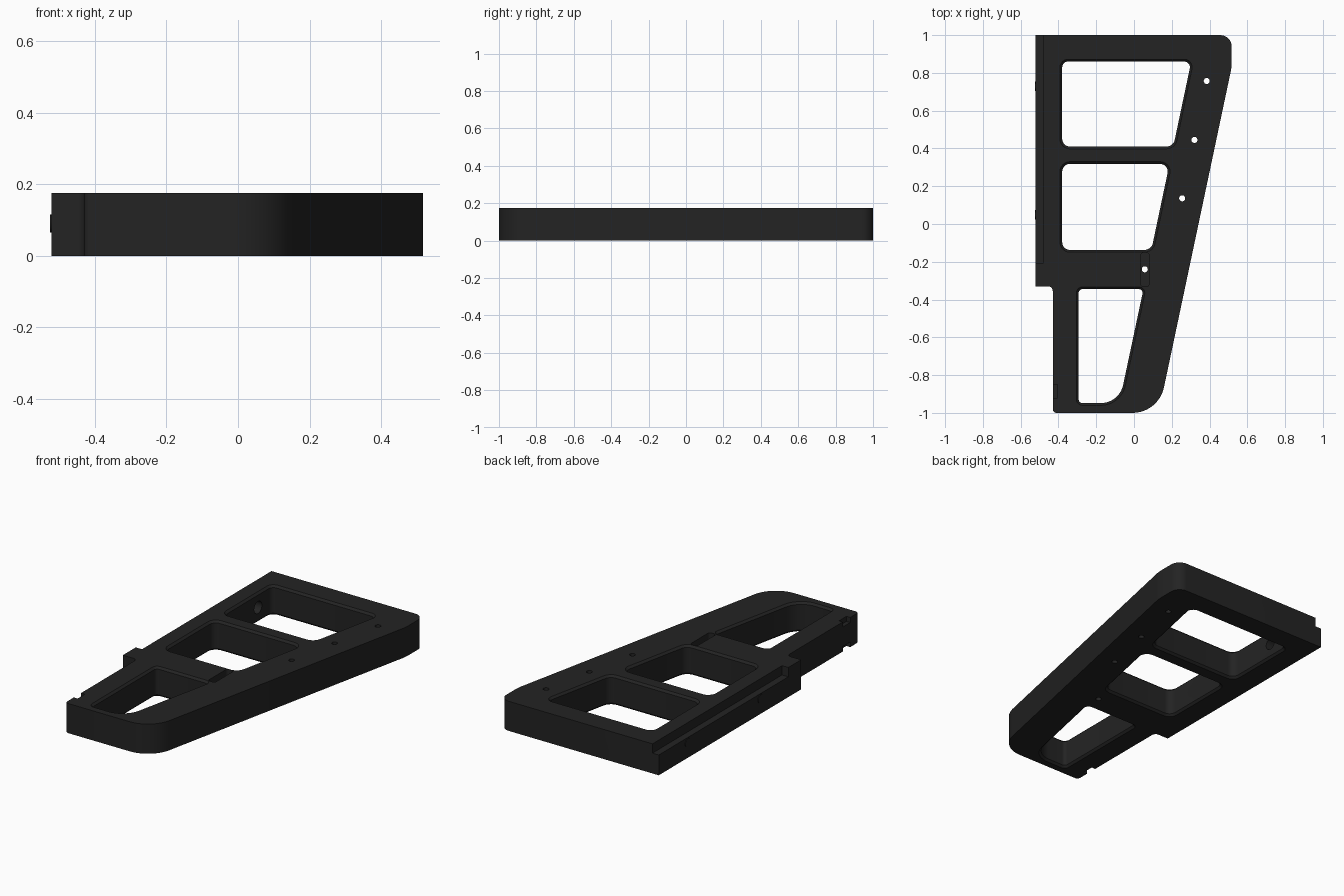
import bpy, bmesh, math
from mathutils import Vector

if "Cube" in bpy.data.objects:
    bpy.data.objects.remove(bpy.data.objects["Cube"])

H = 0.175
mat = bpy.data.materials.new("matte black")
mat.diffuse_color = (0.017, 0.017, 0.017, 1)
mat.use_nodes = True
mat.node_tree.nodes["Principled BSDF"].inputs["Base Color"].default_value = mat.diffuse_color


def rounded(corners, grow=0.0):
    """Counter-clockwise (x, y, radius) corners -> rounded outline, optionally grown."""
    pts, n = [], len(corners)
    for i, (x, y, r) in enumerate(corners):
        p = Vector((x, y))
        a = (Vector(corners[i - 1][:2]) - p).normalized()
        b = (Vector(corners[(i + 1) % n][:2]) - p).normalized()
        if r == 0:
            pts.append(p)
            continue
        half = a.angle(b) / 2
        c = p + (a + b).normalized() * r / math.sin(half)
        t = r / math.tan(half)
        u, v = p + a * t - c, p + b * t - c
        sweep = u.angle_signed(v)          # clockwise positive
        start = math.atan2(u.y, u.x)
        steps = 12 if r > 0.1 else 8
        for k in range(steps + 1):
            ang = start - sweep * k / steps
            pts.append(c + Vector((math.cos(ang), math.sin(ang))) * (r + grow))
    return pts


def finish(name, bm):
    bmesh.ops.recalc_face_normals(bm, faces=bm.faces[:])
    me = bpy.data.meshes.new(name)
    bm.to_mesh(me)
    bm.free()
    me.materials.append(mat)
    ob = bpy.data.objects.new(name, me)
    bpy.context.collection.objects.link(ob)
    return ob


def loft(name, corners, levels):
    """Stack the outline at each (z, grow) level and cap the ends."""
    bm = bmesh.new()
    rings = [[bm.verts.new((p.x, p.y, z)) for p in rounded(corners, g)] for z, g in levels]
    for lo, hi in zip(rings, rings[1:]):
        for i in range(len(lo)):
            j = (i + 1) % len(lo)
            bm.faces.new((lo[i], lo[j], hi[j], hi[i]))
    bm.faces.new(rings[0][::-1])
    bm.faces.new(rings[-1])
    return finish(name, bm)


def box(name, x0, x1, y0, y1, z0, z1):
    return loft(name, [(x0, y0, 0), (x1, y0, 0), (x1, y1, 0), (x0, y1, 0)], [(z0, 0), (z1, 0)])


def rod(name, centre, radius, length, along_x=False):
    bm = bmesh.new()
    bmesh.ops.create_cone(bm, cap_ends=True, segments=24, radius1=radius, radius2=radius, depth=length)
    for v in bm.verts:
        if along_x:
            v.co = Vector((v.co.z, v.co.x, v.co.y))
        v.co += Vector(centre)
    return finish(name, bm)


def smooth(ob):
    bpy.ops.object.select_all(action='DESELECT')
    ob.select_set(True)
    bpy.context.view_layer.objects.active = ob
    bpy.ops.object.shade_smooth_by_angle(angle=math.radians(30))


# Tapered frame plate
frame = loft("frame_plate", [
    (-0.43, -1, 0.02), (0.13, -1, 0.17), (0.517, 0.83, 0.25), (0.517, 1, 0.06),
    (-0.522, 1, 0), (-0.522, -0.33, 0), (-0.43, -0.33, 0.025)], [(0, 0), (H, 0)])

cutters = []

# Three through-pockets with chamfered rims
C = 0.012
pockets = [
    [(-0.38, 0.41, 0.04), (0.208, 0.41, 0.045), (0.303, 0.86, 0.03), (-0.38, 0.86, 0.03)],
    [(-0.38, -0.137, 0.04), (0.092, -0.137, 0.045), (0.188, 0.318, 0.04), (-0.38, 0.318, 0.04)],
    [(-0.293, -0.948, 0.02), (-0.078, -0.948, 0.12), (0.05, -0.345, 0.02), (-0.293, -0.345, 0.02)],
]
for p in pockets:
    cutters.append(loft("pocket_cutter", p, [
        (-0.01, C + 0.01), (C, 0), (H - C, 0), (H + 0.01, C + 0.01)]))

# Vertical screw holes along the slanted arm and in the rib
for x, y in [(0.385, 0.757), (0.32, 0.445), (0.255, 0.136), (0.057, -0.24)]:
    cutters.append(rod("hole_cutter", (x, y, H / 2), 0.016, 0.4))

# Slot in the rib
cutters.append(loft("slot_cutter", [
    (0.035, -0.332, 0.015), (0.08, -0.332, 0.015), (0.08, -0.152, 0.015), (0.035, -0.152, 0.015)],
    [(H - 0.05, 0), (H + 0.02, 0)]))

# Ledge along the left edge, and clip notches at the narrow end
cutters.append(box("ledge_cutter", -0.6, -0.481, -0.21, 1.1, 0.12, 0.3))
for z0, z1 in [(-0.1, 0.03), (H - 0.03, 0.3)]:
    cutters.append(box("notch_cutter", -0.5, -0.405, -0.92, -0.85, z0, z1))

# Counterbores in the left wall with screw tips showing outside
for y in (0.73, 0.05):
    cutters.append(rod("counterbore_cutter", (-0.405, y, 0.09), 0.036, 0.13, True))
    smooth(rod("side_screw", (-0.5, y, 0.09), 0.025, 0.05, True))

for c in cutters:
    m = frame.modifiers.new(c.name, 'BOOLEAN')
    m.operation, m.solver, m.object = 'DIFFERENCE', 'EXACT', c

# Bake the cuts and remove the cutters
dg = bpy.context.evaluated_depsgraph_get()
cut = bpy.data.meshes.new_from_object(frame.evaluated_get(dg))
frame.modifiers.clear()
frame.data = cut
for c in cutters:
    bpy.data.objects.remove(c)
smooth(frame)
